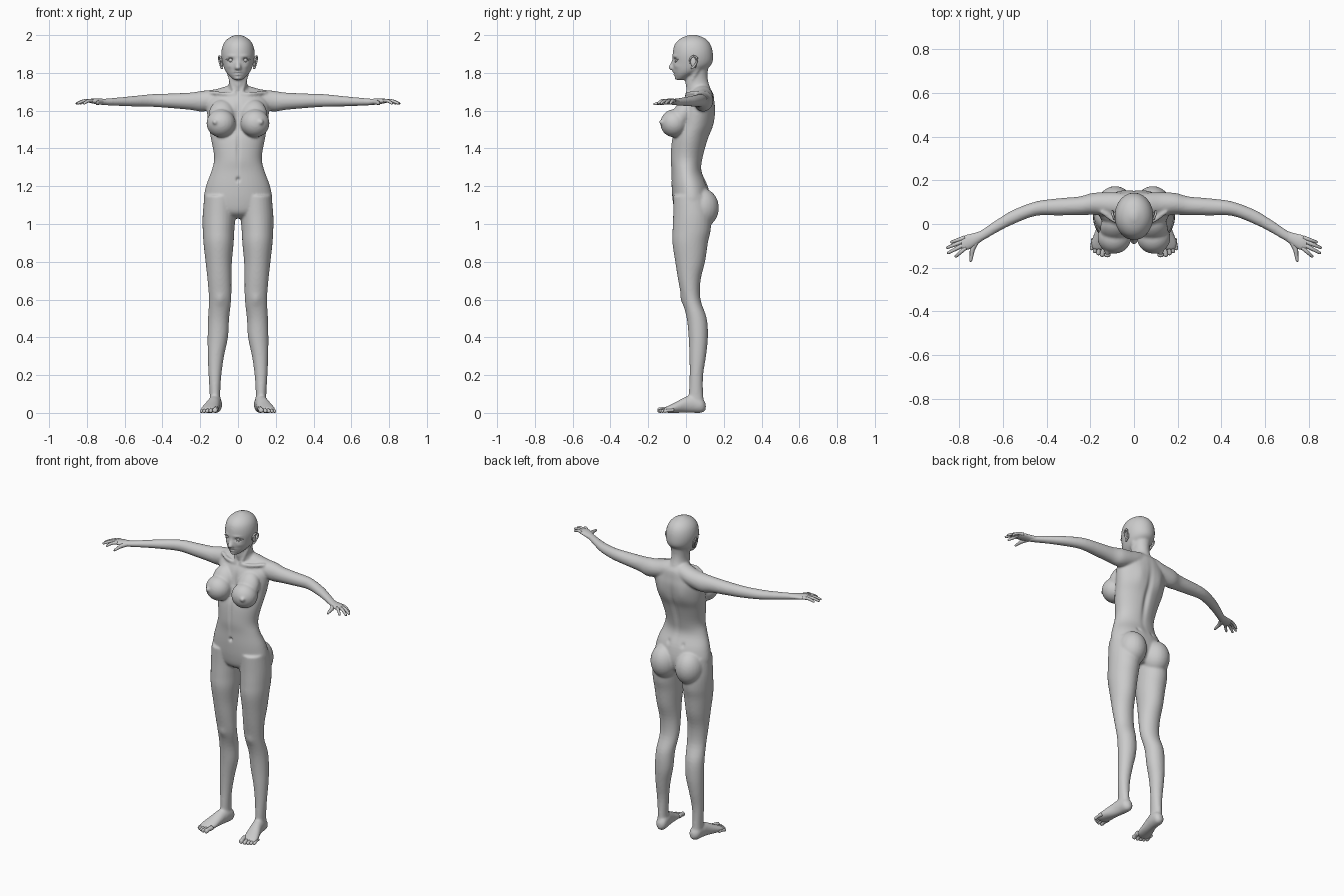
import bpy, bmesh, math
from mathutils import Vector, Matrix

TAU = math.tau


def spline(rows, steps):
    """Catmull-Rom resampling of tuples of numbers."""
    out = []
    for i in range(len(rows) - 1):
        a, b = rows[max(i - 1, 0)], rows[i]
        c, d = rows[i + 1], rows[min(i + 2, len(rows) - 1)]
        for k in range(steps):
            t = k / steps
            out.append([0.5 * (2 * q + (r - p) * t + (2 * p - 5 * q + 4 * r - s) * t * t
                        + (3 * q - p - 3 * r + s) * t ** 3) for p, q, r, s in zip(a, b, c, d)])
    return out + [list(rows[-1])]


def skin(bm, rings):
    """Closed skin over a list of rings of points."""
    loops = [[bm.verts.new(p) for p in ring] for ring in rings]
    n = len(loops[0])
    for a, b in zip(loops, loops[1:]):
        for i in range(n):
            bm.faces.new((a[i], a[(i + 1) % n], b[(i + 1) % n], b[i]))
    bm.faces.new(loops[0][::-1])
    bm.faces.new(loops[-1])


def loft(bm, axis, rows, side=1, n=28, steps=4):
    """Rows are (position on axis, centre 1, centre 2, radius 1, radius 2)."""
    rings = []
    for t, c1, c2, r1, r2 in spline(rows, steps):
        ring = []
        for k in range(n):
            u = c1 + max(r1, .002) * math.cos(TAU * k / n)
            v = c2 + max(r2, .002) * math.sin(TAU * k / n)
            x, y, z = {'x': (t, u, v), 'y': (u, t, v), 'z': (u, v, t)}[axis]
            ring.append((x * side, y, z))
        rings.append(ring)
    skin(bm, rings)


def tube(bm, rows, n=10, steps=4):
    """Round tube through rows of (x, y, z, radius)."""
    pts = spline(rows, steps)
    rings = []
    for i, (x, y, z, r) in enumerate(pts):
        a, b = pts[max(i - 1, 0)], pts[min(i + 1, len(pts) - 1)]
        q = (Vector(b[:3]) - Vector(a[:3])).to_track_quat('Z', 'Y')
        rings.append([Vector((x, y, z)) + q @ Vector((r * math.cos(TAU * k / n), r * math.sin(TAU * k / n), 0))
                      for k in range(n)])
    skin(bm, rings)


def ball(bm, c, r, seg=24, rot=0):
    m = Matrix.Translation(c) @ Matrix.Rotation(rot, 4, 'X') @ Matrix.Diagonal((*r, 1))
    bmesh.ops.create_uvsphere(bm, u_segments=seg, v_segments=seg * 2 // 3, radius=1, matrix=m)


def finish(name, bm, mirror=True):
    bmesh.ops.recalc_face_normals(bm, faces=bm.faces[:])
    for f in bm.faces:
        f.smooth = True
    me = bpy.data.meshes.new(name)
    bm.to_mesh(me)
    bm.free()
    ob = bpy.data.objects.new(name, me)
    bpy.context.collection.objects.link(ob)
    if mirror:
        ob.modifiers.new("mirror", 'MIRROR').use_mirror_merge = False
    return ob


# Body: torso, neck and head
bm = bmesh.new()
loft(bm, 'z', [(1.03, 0, .035, .07, .05), (1.06, 0, .03, .15, .085), (1.12, 0, .03, .181, .1),
               (1.2, 0, .02, .17, .096), (1.28, 0, .003, .141, .08), (1.35, 0, .004, .126, .086),
               (1.45, 0, .022, .143, .096), (1.52, 0, .046, .155, .098), (1.6, 0, .06, .165, .095),
               (1.65, 0, .066, .16, .085), (1.69, 0, .075, .12, .07), (1.715, 0, .08, .07, .05)], n=40)
loft(bm, 'z', [(1.66, 0, .08, .085, .06), (1.71, 0, .068, .058, .064), (1.75, 0, .058, .048, .061),
               (1.79, 0, .058, .049, .056), (1.84, 0, .065, .055, .055)])
loft(bm, 'z', [(1.763, 0, -.03, .022, .02), (1.785, 0, -.013, .047, .046), (1.81, 0, .013, .067, .079),
               (1.847, 0, .033, .081, .104), (1.9, 0, .036, .089, .107), (1.95, 0, .035, .079, .095),
               (1.983, 0, .036, .052, .064), (2.002, 0, .036, .012, .015)], n=32)
# Nose
loft(bm, 'z', [(1.872, 0, -.06, .009, .012), (1.85, 0, -.068, .011, .014), (1.828, 0, -.075, .018, .02),
               (1.814, 0, -.066, .016, .014)])
for s in (1, -1):
    # Legs
    loft(bm, 'z', [(.04, .121, .055, .03, .042), (.1, .122, .053, .028, .038), (.2, .122, .055, .034, .036),
                   (.3, .117, .062, .043, .044), (.4, .107, .065, .054, .051), (.5, .103, .057, .056, .053),
                   (.6, .095, .028, .059, .049), (.7, .098, .018, .063, .059), (.8, .102, .022, .07, .079),
                   (.9, .103, .022, .08, .094), (.97, .103, .03, .084, .101), (1.05, .1, .032, .087, .1),
                   (1.15, .095, .022, .083, .09)], s)
    # Feet
    loft(bm, 'y', [(.105, .115, .033, .012, .016), (.085, .117, .04, .032, .039), (.04, .121, .047, .035, .047),
                   (0, .129, .043, .036, .043), (-.05, .142, .03, .043, .03), (-.09, .151, .02, .046, .02),
                   (-.118, .154, .014, .035, .011)], s)
    # Shoulders and arms
    loft(bm, 'x', [(0, .08, 1.68, .055, .06), (.06, .085, 1.675, .058, .055), (.12, .09, 1.66, .055, .053),
                   (.19, .092, 1.65, .05, .055), (.25, .083, 1.65, .043, .046), (.35, .078, 1.652, .039, .039),
                   (.45, .07, 1.654, .033, .034), (.55, .033, 1.65, .033, .028), (.62, -.005, 1.648, .03, .023),
                   (.7, -.055, 1.646, .026, .018), (.73, -.07, 1.646, .025, .016)], s)
    # Buttocks, chest and jaw fullness
    ball(bm, (.086 * s, .082, 1.085), (.084, .092, .105))
    ball(bm, (.09 * s, -.063, 1.533), (.077, .073, .074))
    ball(bm, (.085 * s, -.02, 1.575), (.07, .055, .09), rot=-.5)
    ball(bm, (.122 * s, -.128, 1.54), (.014, .016, .014), 12)
    # Collar bones and neck cords
    tube(bm, [(.015 * s, .005, 1.685, .01), (.08 * s, .012, 1.69, .011), (.15 * s, .06, 1.695, .012)])
    tube(bm, [(.014 * s, .004, 1.68, .01), (.03 * s, .022, 1.74, .012), (.052 * s, .06, 1.82, .014)])
raw = finish("body_shape", bm, False)
rm = raw.modifiers.new("fuse", 'REMESH')
rm.mode, rm.voxel_size = 'VOXEL', .006
sm = raw.modifiers.new("soften", 'SMOOTH')
sm.factor, sm.iterations = .5, 9
me = bpy.data.meshes.new_from_object(raw.evaluated_get(bpy.context.evaluated_depsgraph_get()))
bpy.data.objects.remove(raw)
body = bpy.data.objects.new("body", me)
bpy.context.collection.objects.link(body)

# Sculpted dents and swells: centre, spread per axis, push along y
dabs = [((0, -.08, 1.235), (.009, .05, .011), .014),      # navel
        ((0, -.07, 1.40), (.009, .05, .1), .008),         # abdomen line
        ((0, -.04, 1.58), (.014, .05, .06), .008),        # breastbone
        ((0, .12, 1.45), (.017, .06, .15), -.013),        # spine
        ((0, -.07, 1.805), (.02, .03, .005), -.007),      # upper lip
        ((0, -.07, 1.791), (.016, .03, .005), -.008),     # lower lip
        ((0, -.07, 1.798), (.022, .03, .002), .005),      # mouth line
        ((0, -.05, 1.77), (.018, .03, .01), -.007)]       # chin
for s in (1, -1):
    dabs += [((.036 * s, -.055, 1.868), (.015, .03, .009), .012),   # eye socket
             ((.036 * s, -.055, 1.89), (.022, .03, .006), -.004),   # brow
             ((.045 * s, -.04, 1.835), (.016, .03, .012), -.004),   # cheek
             ((.095 * s, -.02, .6), (.025, .03, .03), -.006),       # kneecap
             ((.07 * s, .13, 1.56), (.035, .05, .06), .007),        # shoulder blade
             ((.05 * s, .1, 1.22), (.012, .05, .014), -.006)]       # lower back dimple
for v in me.vertices:
    push = 0
    for c, w, d in dabs:
        e = sum(((v.co[i] - c[i]) / w[i]) ** 2 for i in range(3))
        if e < 12:
            push += d * math.exp(-e)
    v.co.y += push
for p in me.polygons:
    p.use_smooth = True

# Hands: palm, fingers and thumb
bm = bmesh.new()
loft(bm, 'x', [(.69, -.05, 1.646, .023, .016), (.715, -.064, 1.647, .027, .016), (.745, -.078, 1.649, .033, .015),
               (.77, -.085, 1.651, .034, .013), (.79, -.089, 1.652, .026, .009)])
for (bx, by), (tx, ty) in [((.775, -.062), (.835, -.083)), ((.782, -.079), (.853, -.108)),
                           ((.78, -.095), (.849, -.132)), ((.77, -.108), (.815, -.148))]:
    mx, my = (bx + tx) / 2, (by + ty) / 2
    tube(bm, [(bx, by, 1.652, .0095), (mx, my, 1.652, .0085), (tx, ty, 1.638, .0065),
              (tx + .003, ty - .002, 1.636, .002)])
tube(bm, [(.72, -.078, 1.646, .013), (.738, -.112, 1.643, .012), (.743, -.142, 1.639, .009),
          (.747, -.168, 1.635, .006), (.747, -.172, 1.634, .002)])
finish("hand", bm)

# Toes
bm = bmesh.new()
for x, tip, r in [(.12, -.152, .014), (.143, -.15, .0105), (.161, -.143, .01), (.177, -.133, .0095),
                  (.191, -.12, .009)]:
    tube(bm, [(x - .005, tip + .055, r + .006, r), (x, tip + .025, r + .004, r * .9),
              (x + .002, tip + .009, r, r), (x + .002, tip + .002, r - .001, r * .7),
              (x + .002, tip, r - .001, .002)])
finish("toes", bm)

# Ears: flat shell with a raised rim
bm = bmesh.new()
ball(bm, (.086, .04, 1.855), (.008, .016, .03), 16, rot=.2)
tube(bm, [(.082, .022, 1.852, .004), (.09, .023, 1.876, .005), (.097, .04, 1.889, .005),
          (.101, .058, 1.878, .005), (.096, .055, 1.853, .005), (.087, .036, 1.828, .006),
          (.083, .028, 1.824, .004)])
finish("ear", bm)

# Eyes and eyelids
bm = bmesh.new()
ball(bm, (.036, -.042, 1.867), (.016, .016, .013), 20)
finish("eye", bm)
bm = bmesh.new()
tube(bm, [(.018, -.056, 1.865, .002), (.028, -.06, 1.876, .003), (.042, -.056, 1.878, .003),
          (.056, -.045, 1.87, .003), (.066, -.042, 1.874, .001)])
tube(bm, [(.018, -.056, 1.864, .002), (.036, -.058, 1.856, .0025), (.055, -.045, 1.867, .002)])
finish("eyelid", bm)
